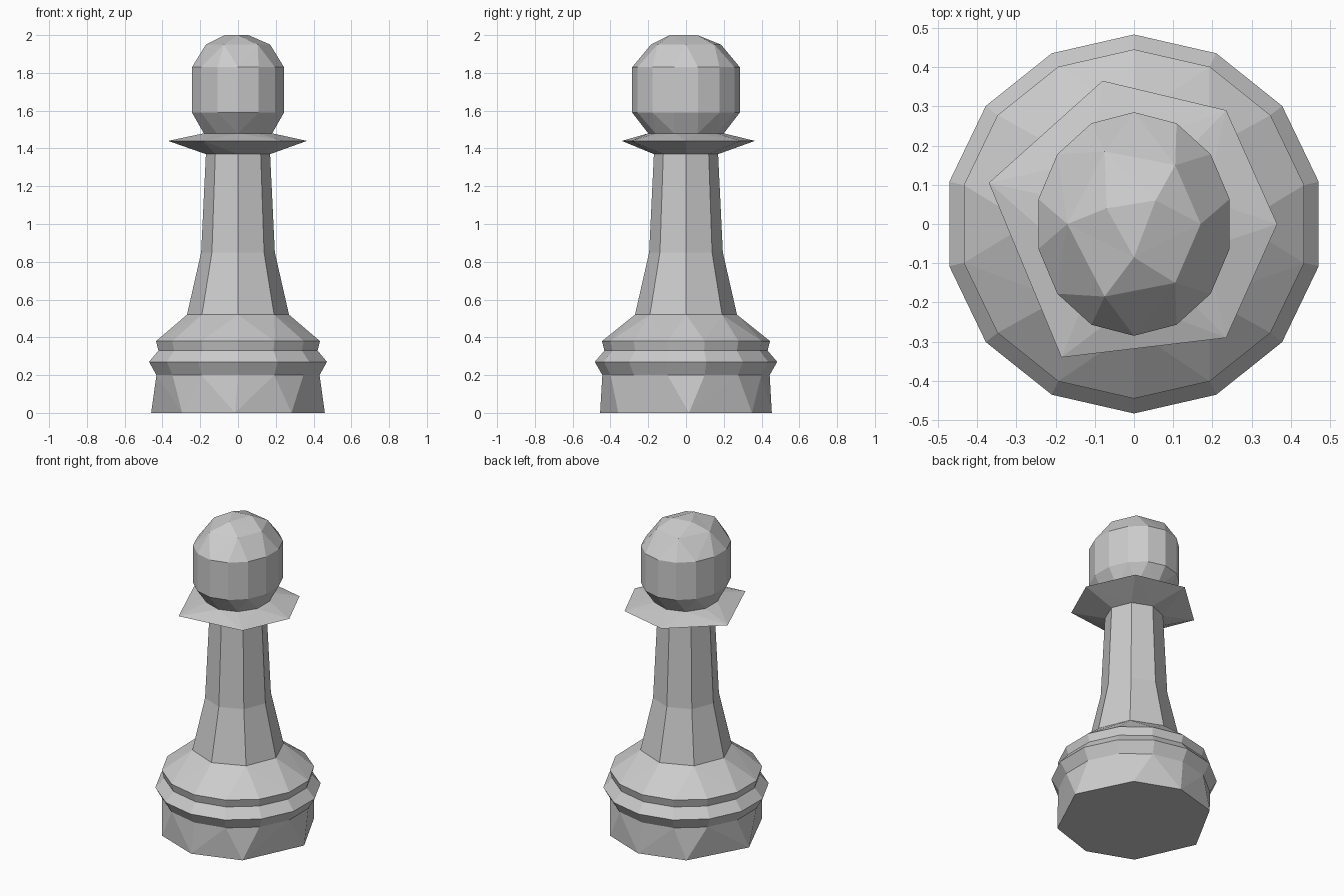
import bpy
from math import cos, sin, radians

if "Cube" in bpy.data.objects:
    bpy.data.objects.remove(bpy.data.objects["Cube"])


def ring(z, rx, ry=None, n=14, start=90):
    """Regular (or elliptical) ring of n points, counter-clockwise."""
    ry = rx if ry is None else ry
    return [(rx * cos(radians(start + 360 * i / n)),
             ry * sin(radians(start + 360 * i / n)), z) for i in range(n)]


def points(z, xy):
    return [(x, y, z) for x, y in xy]


def dist(p, q):
    return sum((a - b) ** 2 for a, b in zip(p, q))


def bridge(a, b, ia, ib):
    """Stitch two rings of any point count, choosing short diagonals."""
    na, nb = len(a), len(b)
    s = min(range(nb), key=lambda k: dist(a[0], b[k]))
    if na == nb:
        return [(ia + i, ia + (i + 1) % na, ib + (s + i + 1) % nb, ib + (s + i) % nb)
                for i in range(na)]
    faces, i, j = [], 0, 0
    while i < na or j < nb:
        a0, a1 = i % na, (i + 1) % na
        b0, b1 = (s + j) % nb, (s + j + 1) % nb
        step_a = j == nb or (i < na and dist(a[a1], b[b0]) <= dist(a[a0], b[b1]))
        if step_a:
            faces.append((ia + a0, ia + a1, ib + b0))
            i += 1
        else:
            faces.append((ia + a0, ib + b1, ib + b0))
            j += 1
    return faces


def loft(name, rings, bottom=False, top=False):
    verts, faces, starts = [], [], []
    for r in rings:
        starts.append(len(verts))
        verts += r
    for k in range(len(rings) - 1):
        faces += bridge(rings[k], rings[k + 1], starts[k], starts[k + 1])
    if bottom:
        faces.append(tuple(reversed(range(len(rings[0])))))
    if top:
        faces.append(tuple(range(starts[-1], len(verts))))
    mesh = bpy.data.meshes.new(name)
    mesh.from_pydata(verts, [], faces)
    mesh.update()
    ob = bpy.data.objects.new(name, mesh)
    bpy.context.collection.objects.link(ob)
    return ob


# rings shared by neighbouring parts
foot_angles = (2, 50, 87, 125, 178, 230, 268, 308)
foot_ring = points(0, [(0.46 * cos(radians(t)), 0.455 * sin(radians(t))) for t in foot_angles])
shoulder = ring(0.52, 0.27, n=8)
neck = ring(1.37, 0.17, n=8)
seat_ring = ring(1.48, 0.19, 0.2, n=10)

# stepped base with a projecting moulding
loft("base", [foot_ring, ring(0.2, 0.443), ring(0.27, 0.483), ring(0.33, 0.432),
              ring(0.38, 0.445), shoulder], bottom=True)

# tapering stem
loft("stem", [shoulder, ring(0.85, 0.195, n=8), neck])

# thin irregular six-pointed collar
loft("collar", [neck,
                points(1.44, [(0.365, 0), (0.235, 0.29), (-0.08, 0.365),
                              (-0.37, 0.105), (-0.185, -0.34), (0.235, -0.29)]),
                seat_ring])

# faceted head, a little narrower in x than in y
loft("head", [seat_ring, ring(1.59, 0.25, 0.285), ring(1.83, 0.25, 0.285),
              points(1.95, [(0.17, 0), (0.105, 0.15), (-0.075, 0.185),
                            (-0.17, 0), (-0.075, -0.185), (0.105, -0.15)]),
              points(2.0, [(0.055, 0.06), (-0.07, 0.04), (0, -0.085)])], top=True)
